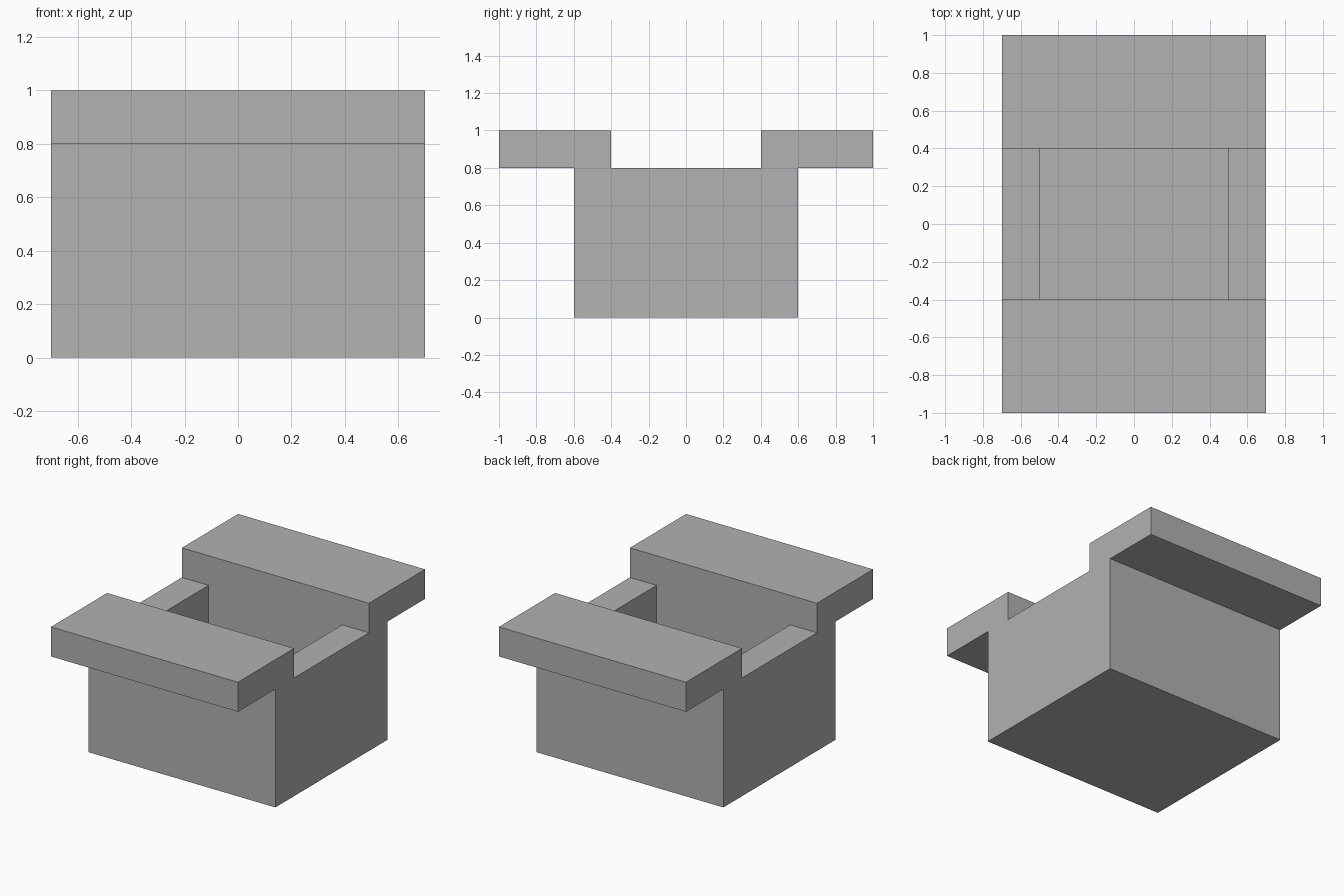
import bpy
import bmesh
from math import radians
from mathutils import Vector

default = bpy.data.objects.get("Cube")
if default:
    bpy.data.objects.remove(default, do_unlink=True)

HALF_WIDTH = 0.7
CAVITY_HALF = 0.5
SEAT_Z, FLOOR_Z, TOP_Z = 0.8, 0.2, 1.0

# Single plain grey
grey = bpy.data.materials.new("plain_grey")
grey.use_nodes = True
colour = (0.445, 0.445, 0.445, 1)
grey.diffuse_color = colour
grey.node_tree.nodes["Principled BSDF"].inputs["Base Color"].default_value = colour

bm = bmesh.new()

# Side profile: body with an overhanging flange at front and back
half = [(0.6, 0), (0.6, SEAT_Z), (1, SEAT_Z), (1, TOP_Z), (0.4, TOP_Z), (0.4, SEAT_Z)]
profile = half + [(-y, z) for y, z in reversed(half)]
side = bm.faces.new([bm.verts.new((-HALF_WIDTH, y, z)) for y, z in profile])
swept = bmesh.ops.extrude_face_region(bm, geom=[side], use_keep_orig=True)
moved = [v for v in swept["geom"] if isinstance(v, bmesh.types.BMVert)]
bmesh.ops.translate(bm, verts=moved, vec=(2 * HALF_WIDTH, 0, 0))
bmesh.ops.recalc_face_normals(bm, faces=bm.faces)


def channel_faces():
    """Faces of the sunken strip between the flanges."""
    bm.normal_update()
    return [f for f in bm.faces if f.normal.z > 0.9
            and abs(f.calc_center_median().z - SEAT_Z) < 0.01]


# Split the strip into two side rims and the cavity mouth
for x in (-CAVITY_HALF, CAVITY_HALF):
    faces = channel_faces()
    edges = {e for f in faces for e in f.edges}
    verts = {v for f in faces for v in f.verts}
    bmesh.ops.bisect_plane(bm, geom=faces + list(edges) + list(verts),
                           plane_co=Vector((x, 0, 0)), plane_no=Vector((1, 0, 0)))

# Push the mouth down to form the open box
mouth = [f for f in channel_faces() if abs(f.calc_center_median().x) < 0.1]
sunk = bmesh.ops.extrude_face_region(bm, geom=mouth)
floor = [v for v in sunk["geom"] if isinstance(v, bmesh.types.BMVert)]
bmesh.ops.translate(bm, verts=floor, vec=(0, 0, FLOOR_Z - SEAT_Z))
bmesh.ops.delete(bm, geom=[f for f in mouth if f.is_valid], context='FACES_ONLY')

# Merge coplanar flange and cavity walls
bmesh.ops.dissolve_limit(bm, angle_limit=radians(1), verts=bm.verts, edges=bm.edges)
bmesh.ops.recalc_face_normals(bm, faces=bm.faces)

mesh = bpy.data.meshes.new("flanged_open_box")
bm.to_mesh(mesh)
bm.free()
mesh.materials.append(grey)
box = bpy.data.objects.new("flanged_open_box", mesh)
bpy.context.collection.objects.link(box)
